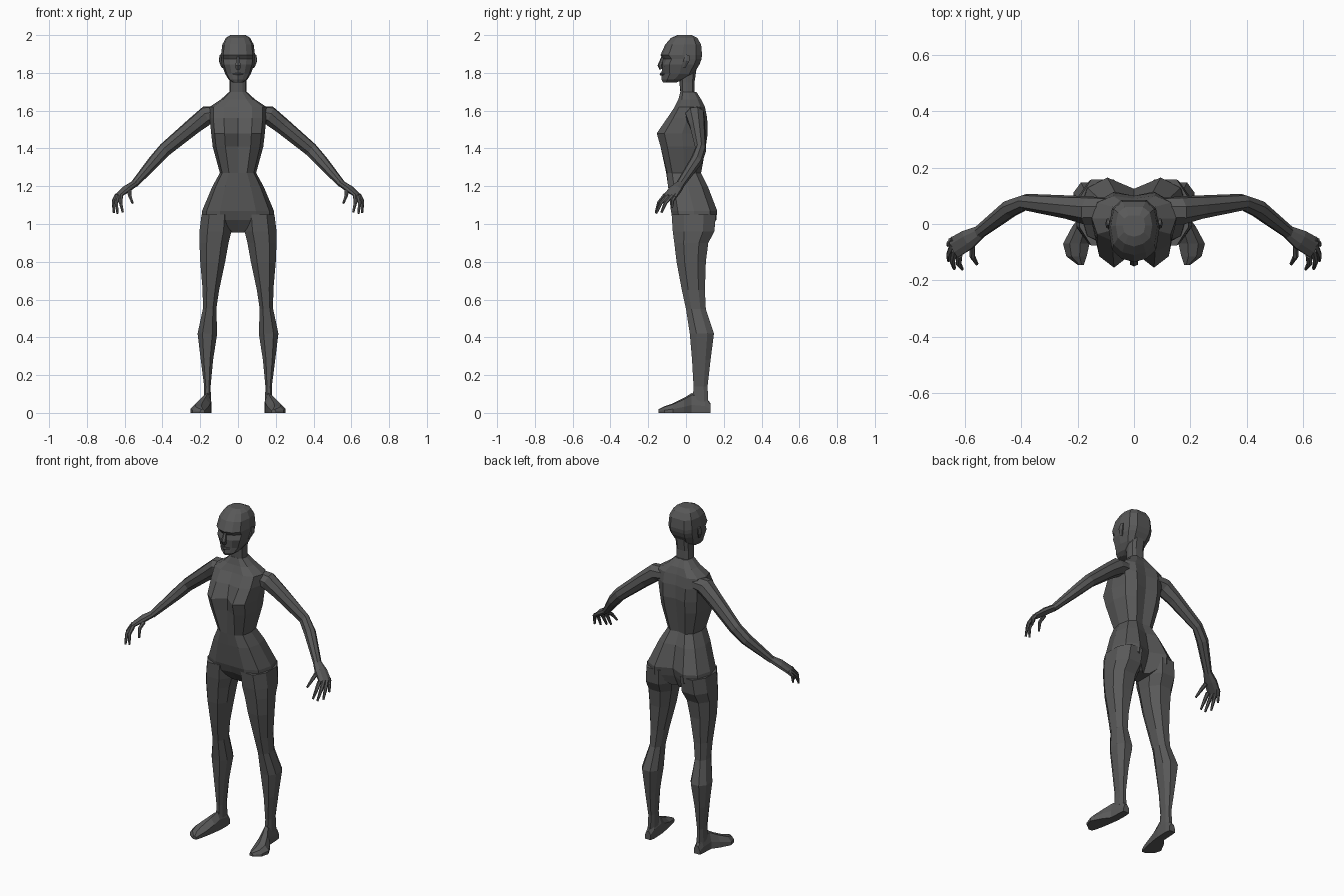
import bpy
import bmesh
import math
from mathutils import Vector

cube = bpy.data.objects.get("Cube")
if cube:
    bpy.data.objects.remove(cube, do_unlink=True)

skin = bpy.data.materials.new("dark grey")
skin.use_nodes = True
skin.diffuse_color = (0.1, 0.1, 0.1, 1)
skin.node_tree.nodes["Principled BSDF"].inputs["Base Color"].default_value = skin.diffuse_color


def loft(name, rings, side=1):
    """Skin a list of closed rings, cap both ends, and flip in x when side is -1."""
    bm = bmesh.new()
    loops = [[bm.verts.new((p[0] * side, p[1], p[2])) for p in ring] for ring in rings]
    count = len(loops[0])
    for low, high in zip(loops, loops[1:]):
        for i in range(count):
            j = (i + 1) % count
            bm.faces.new((low[i], low[j], high[j], high[i]))
    bm.faces.new(loops[0])
    bm.faces.new(loops[-1])
    bmesh.ops.recalc_face_normals(bm, faces=bm.faces)
    mesh = bpy.data.meshes.new(name)
    bm.to_mesh(mesh)
    bm.free()
    mesh.materials.append(skin)
    obj = bpy.data.objects.new(name, mesh)
    bpy.context.collection.objects.link(obj)
    return obj


def body_ring(z, width, front_mid, front, back, back_mid):
    """Symmetric section whose centre line may dip between left and right."""
    middle = (front + back) / 2
    half = [(0.5, front), (0.87, middle + (front - middle) * 0.7), (1, middle),
            (0.87, middle + (back - middle) * 0.7), (0.5, back)]
    right = [(-f * width, y, z) for f, y in reversed(half)]
    left = [(f * width, y, z) for f, y in half]
    return [(0, front_mid, z)] + left + [(0, back_mid, z)] + right


def limb_ring(z, inner, outer, front, back):
    """Eight-sided upright section between four limits."""
    cx, cy = (inner + outer) / 2, (front + back) / 2
    rx, ry = (outer - inner) / 2, (back - front) / 2
    corners = [(1, 0.45), (0.5, 1), (-0.5, 1), (-1, 0.45)]
    corners += [(-a, -b) for a, b in corners]
    return [(cx + a * rx, cy + b * ry, z) for a, b in corners]


def foot_ring(y, inner, outer, top):
    """Flat-soled section across the foot."""
    width = outer - inner
    return [(inner, y, 0), (outer, y, 0), (outer, y, top * 0.4),
            (outer - width * 0.25, y, top * 0.9), (inner + width * 0.35, y, top),
            (inner, y, top * 0.6)]


def tube(name, stops, across, sides=8, side=1):
    """Sweep an oval along stops of (x, y, z, radius across, other radius)."""
    points = [Vector(s[:3]) for s in stops]
    rings = []
    for i, (p, stop) in enumerate(zip(points, stops)):
        way = (points[min(i + 1, len(points) - 1)] - points[max(i - 1, 0)]).normalized()
        u = Vector(across)
        u = (u - way * u.dot(way)).normalized()
        v = way.cross(u)
        angles = [math.tau * (k + 0.5) / sides for k in range(sides)]
        rings.append([p + u * math.cos(a) * stop[3] + v * math.sin(a) * stop[4] for a in angles])
    return loft(name, rings, side)


# Torso from neck base to crotch
torso = [
    (1.70, .046, -.03, -.03, .055, .05),
    (1.66, .09, -.04, -.04, .08, .08),
    (1.62, .15, -.055, -.06, .1, .09),
    (1.56, .15, -.085, -.1, .112, .1),
    (1.48, .142, -.1, -.155, .115, .1),
    (1.41, .134, -.1, -.135, .105, .09),
    (1.27, .096, -.105, -.1, .08, .07),
    (1.20, .135, -.095, -.095, .115, .1),
    (1.07, .19, -.08, -.08, .165, .125),
    (1.02, .195, -.055, -.07, .16, .11),
    (.955, .05, -.01, -.01, .1, .08),
]
loft("torso", [body_ring(*row) for row in torso])

# Neck and head
neck = [
    (1.85, .05, -.05, -.04, .06, .06),
    (1.75, .045, -.035, -.03, .045, .045),
    (1.70, .046, -.03, -.028, .045, .045),
    (1.64, .06, -.045, -.04, .08, .08),
]
loft("neck", [body_ring(*row) for row in neck])

head = [
    (2.0, .04, -.045, -.04, .03, .03),
    (1.985, .065, -.08, -.07, .06, .06),
    (1.95, .083, -.11, -.1, .08, .08),
    (1.895, .09, -.135, -.123, .085, .085),
    (1.873, .088, -.125, -.104, .082, .082),
    (1.845, .086, -.127, -.117, .072, .072),
    (1.795, .068, -.129, -.108, .04, .04),
    (1.765, .05, -.13, -.115, -.01, -.01),
    (1.75, .028, -.122, -.115, -.05, -.05),
]
loft("head", [body_ring(*row) for row in head])

# Face details
tube("nose", [(0, -.12, 1.89, .008, .008), (0, -.138, 1.838, .016, .013),
              (0, -.13, 1.82, .013, .01)], (1, 0, 0), 6)
tube("lips", [(-.028, -.116, 1.793, .003, .003), (0, -.13, 1.793, .009, .01),
              (.028, -.116, 1.793, .003, .003)], (0, 0, 1), 6)

leg = [
    (1.05, .03, .193, -.076, .158),
    (.96, .035, .204, -.07, .15),
    (.9, .05, .204, -.062, .118),
    (.8, .068, .2, -.05, .105),
    (.65, .1, .187, -.022, .1),
    (.55, .115, .186, 0, .105),
    (.42, .11, .214, .02, .148),
    (.28, .132, .197, .032, .13),
    (.14, .145, .179, .04, .114),
    (.06, .143, .182, .035, .118),
]
foot = [
    (.13, .145, .183, .05),
    (.1, .14, .186, .09),
    (.03, .142, .19, .105),
    (-.01, .148, .22, .08),
    (-.07, .158, .252, .05),
    (-.115, .168, .24, .035),
    (-.145, .178, .2, .02),
]
arm = [
    (.1, .045, 1.585, .05, .04),
    (.165, .048, 1.575, .052, .052),
    (.235, .06, 1.52, .042, .045),
    (.385, .078, 1.395, .029, .038),
    (.44, .055, 1.335, .033, .034),
    (.55, -.03, 1.21, .024, .02),
]
palm = [
    (.545, -.027, 1.215, .024, .018),
    (.59, -.055, 1.185, .038, .02),
    (.64, -.085, 1.145, .04, .012),
]
# Knuckle and fingertip of each digit
digits = {
    "thumb": ((.575, -.075, 1.175), (.558, -.142, 1.11)),
    "index_finger": ((.62, -.112, 1.15), (.61, -.16, 1.062)),
    "middle_finger": ((.637, -.095, 1.15), (.638, -.158, 1.056)),
    "ring_finger": ((.643, -.073, 1.15), (.658, -.13, 1.06)),
    "little_finger": ((.64, -.053, 1.153), (.66, -.075, 1.085)),
}

# Paired parts
for label, side in (("left", 1), ("right", -1)):
    loft(label + "_leg", [limb_ring(*row) for row in leg], side)
    loft(label + "_foot", [foot_ring(*row) for row in foot], side)
    tube(label + "_arm", arm, (-.3, -1, 0), 8, side)
    tube(label + "_palm", palm, (-.3, -1, 0), 8, side)
    tube(label + "_ear", [(.082, -.012, 1.83, .01, .006), (.094, .002, 1.865, .018, .008),
                          (.092, .008, 1.895, .014, .005)], (0, 1, 0), 6, side)
    for digit, (base, tip) in digits.items():
        base, tip = Vector(base), Vector(tip)
        bend = base.lerp(tip, 0.5) + Vector((.007, -.007, .008))
        stops = [(*base, .012, .012), (*bend, .01, .01), (*tip, .006, .006)]
        tube(label + "_" + digit, stops, (-.3, -1, 0), 6, side)
